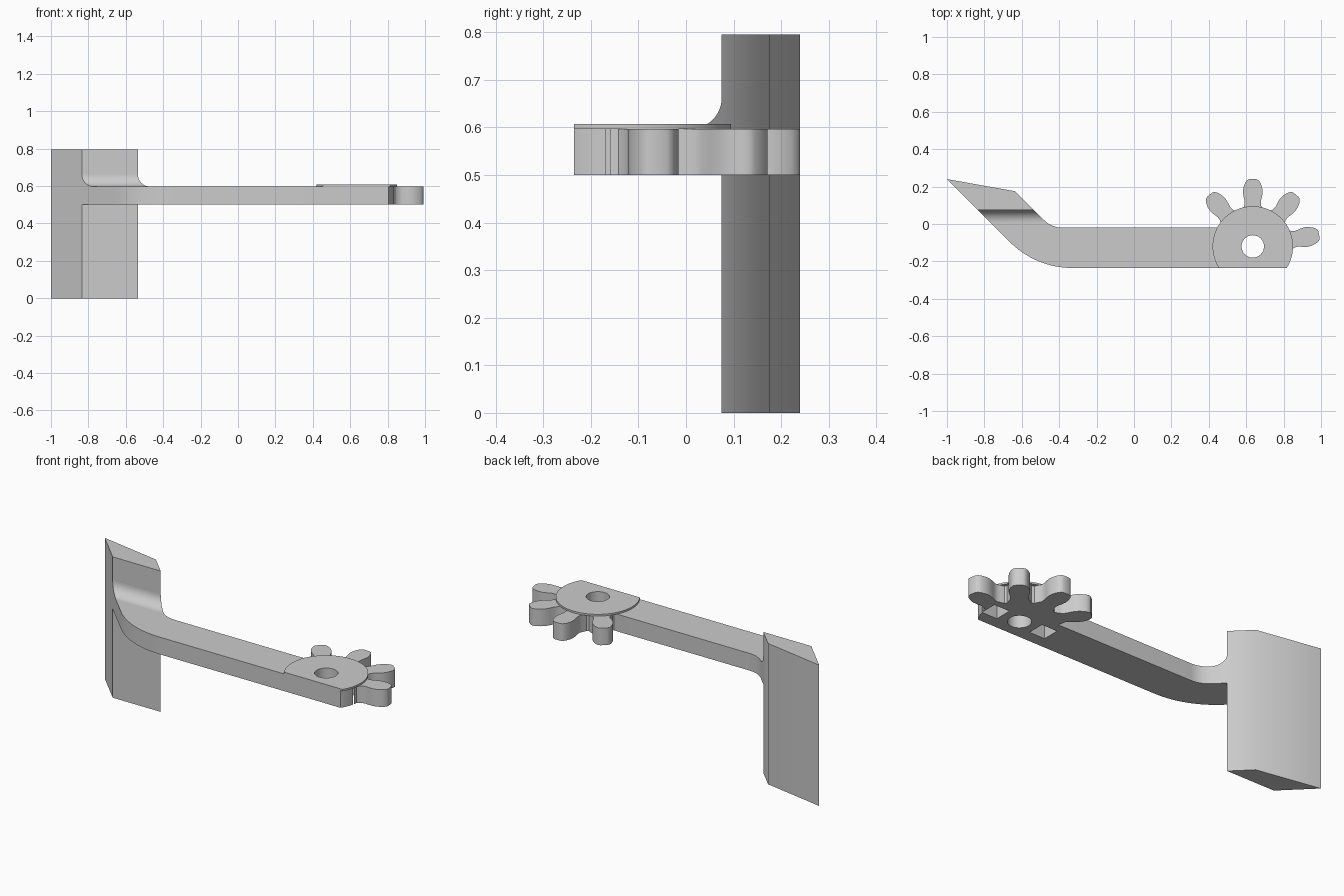
import bpy, bmesh
from math import sin, cos, asin, radians, degrees, pi, tan
from mathutils import Vector

if "Cube" in bpy.data.objects:
    bpy.data.objects.remove(bpy.data.objects["Cube"])

GREY = (0.6, 0.6, 0.6, 1)
mat = bpy.data.materials.new("plain grey")
mat.use_nodes = True
mat.diffuse_color = GREY
mat.node_tree.nodes["Principled BSDF"].inputs["Base Color"].default_value = GREY

HUB = Vector((0.635, -0.12))     # gear centre
FRONT, BACK = -0.235, -0.02      # arm edges
LOW, HIGH = 0.5, 0.597           # arm underside and top
LEFT_LINE, RIGHT_LINE = -0.76, -0.46   # x + y along the slanted arm edges


def solid(name, rings):
    """Join two matching outlines into a closed solid."""
    bm = bmesh.new()
    a, b = [[bm.verts.new(p) for p in ring] for ring in rings]
    bm.faces.new(a[::-1])
    bm.faces.new(b)
    for i in range(len(a)):
        j = (i + 1) % len(a)
        bm.faces.new((a[i], a[j], b[j], b[i]))
    bmesh.ops.recalc_face_normals(bm, faces=bm.faces)
    mesh = bpy.data.meshes.new(name)
    bm.to_mesh(mesh)
    bm.free()
    mesh.materials.append(mat)
    obj = bpy.data.objects.new(name, mesh)
    bpy.context.collection.objects.link(obj)
    return obj


def prism(name, outline, z0, z1):
    return solid(name, [[(x, y, z) for x, y in outline] for z in (z0, z1)])


def arc(centre, r, start, end, steps):
    angles = [radians(start + (end - start) * i / steps) for i in range(steps + 1)]
    return [(centre[0] + r * cos(t), centre[1] + r * sin(t)) for t in angles]


def bend(line, edge, r, steps):
    """Rounded bend from the slanted edge into the straight edge."""
    centre = (line - edge + r * tan(pi / 8), edge + r)
    return arc(centre, r, 225, 270, steps)


def tooth(angle):
    """Rounded tooth, as (radius, half width) pairs mirrored about its axis."""
    side = [(0.205, 0.052), (0.22, 0.044), (0.24, 0.043), (0.265, 0.049), (0.29, 0.053),
            (0.315, 0.05), (0.34, 0.041), (0.355, 0.03), (0.36, 0.018)]
    out = Vector((cos(radians(angle)), sin(radians(angle))))
    across = Vector((-out.y, out.x))
    pts = [HUB + out * r - across * w for r, w in side]
    return pts + [HUB + out * r + across * w for r, w in reversed(side)]


# arm and gear in one outline
ROOT = 0.205
outline = [(LEFT_LINE - 0.075, 0.075)]
outline += bend(LEFT_LINE, FRONT, 0.47, 14)
outline += arc(HUB, ROOT, degrees(asin((FRONT - HUB.y) / ROOT)), -6, 8)
for k in range(4):
    angle = 10 + 40 * k
    outline += [tuple(p) for p in tooth(angle)]
    outline += arc(HUB, ROOT - 0.01, angle + 18, angle + 22 if k < 3 else angle + 20, 2)
outline.append((HUB.x - 0.19, BACK))
outline += bend(RIGHT_LINE, BACK, 0.14, 10)[::-1]
outline.append((RIGHT_LINE - 0.075, 0.075))
arm = prism("arm_and_gear", outline, LOW, HIGH)

# thin raised disc with a flat front
R = 0.215
cut = degrees(asin((FRONT - HUB.y) / R))
disc = prism("hub_disc", arc(HUB, R, cut, 180 - cut, 56), HIGH, 0.607)

# paddle
prism("paddle", [(-1, 0.24), (-0.835, 0.075), (-0.535, 0.075), (-0.635, 0.175)], 0, 0.795)

# fillet between arm top and paddle
F = 0.065
profile = arc((0.075 - F, HIGH + F), F, 270, 360, 12) + [(0.075, HIGH)]
solid("paddle_fillet", [[(line - y, y, z) for y, z in profile]
                        for line in (LEFT_LINE, RIGHT_LINE)])


def cut_out(target, cutter):
    mod = target.modifiers.new("cut", 'BOOLEAN')
    mod.operation = 'DIFFERENCE'
    mod.solver = 'EXACT'
    mod.object = cutter
    bpy.context.view_layer.objects.active = target
    bpy.ops.object.modifier_apply(modifier=mod.name)


# round shaft hole through everything, square pockets capped by the disc
bore = prism("bore_cutter", arc(HUB, 0.06, 0, 348.75, 31), 0.4, 0.7)
cutters = [bore]
cut_out(arm, bore)
cut_out(disc, bore)
H = 0.048
for side in (-1, 1):
    x = HUB.x + side * 0.153
    square = [(x - H, HUB.y - H), (x + H, HUB.y - H), (x + H, HUB.y + H), (x - H, HUB.y + H)]
    pocket = prism("pocket_cutter", square, 0.4, 0.7)
    cut_out(arm, pocket)
    cutters.append(pocket)
for c in cutters:
    bpy.data.objects.remove(c)

# smooth curved walls, keep edges sharp
for obj in bpy.context.collection.objects:
    if obj.type == 'MESH' and obj.data.materials and obj.data.materials[0] == mat:
        bpy.ops.object.select_all(action='DESELECT')
        obj.select_set(True)
        bpy.context.view_layer.objects.active = obj
        bpy.ops.object.shade_smooth_by_angle(angle=radians(35))
